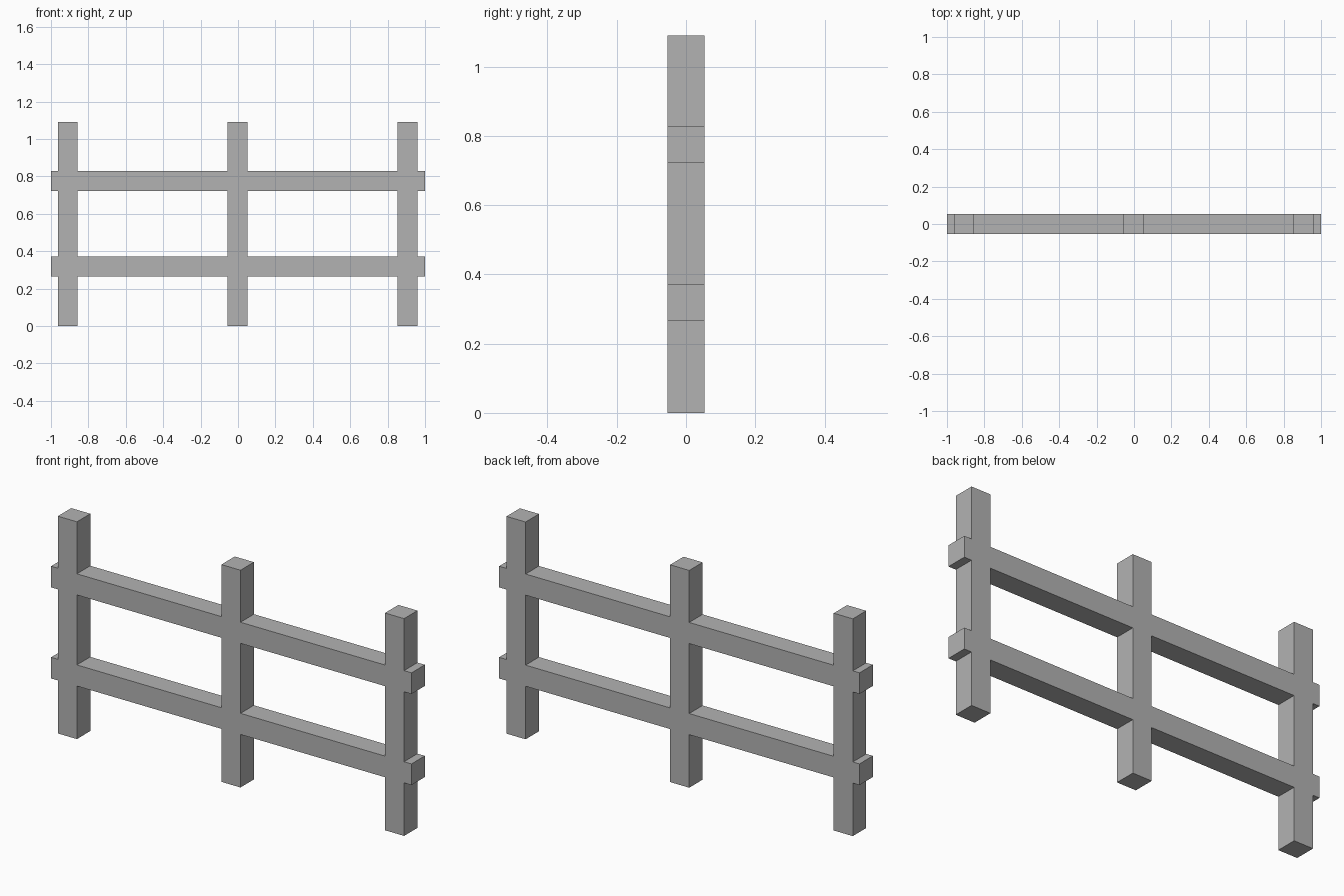
import bpy
import bmesh

cube = bpy.data.objects.get("Cube")
if cube:
    bpy.data.objects.remove(cube, do_unlink=True)

# Plain grey paint
GREY = (0.45, 0.45, 0.45, 1.0)
paint = bpy.data.materials.new("plain_grey")
paint.use_nodes = True
paint.diffuse_color = GREY
paint.node_tree.nodes["Principled BSDF"].inputs["Base Color"].default_value = GREY

BEAM = 0.106       # square section shared by posts and rails
HEIGHT = 1.09
HALF_LENGTH = 1.0
POST_CENTRES = (-0.91, -0.002, 0.906)
RAIL_CENTRES = (0.319, 0.776)


def spans(centres, start, end):
    """Split start..end into alternating gap and beam spans: (low, high, is_beam)."""
    edges = [start]
    for c in centres:
        edges += [c - BEAM / 2, c + BEAM / 2]
    edges.append(end)
    return [(a, b, i % 2 == 1) for i, (a, b) in enumerate(zip(edges, edges[1:]))]


# Front outline: keep every cell that lies on a post or on a rail
bm = bmesh.new()
y = -BEAM / 2
for x0, x1, on_post in spans(POST_CENTRES, -HALF_LENGTH, HALF_LENGTH):
    for z0, z1, on_rail in spans(RAIL_CENTRES, 0, HEIGHT):
        if on_post or on_rail:
            bm.faces.new([bm.verts.new((x, y, z)) for x, z in
                          ((x0, z0), (x1, z0), (x1, z1), (x0, z1))])
bmesh.ops.remove_doubles(bm, verts=bm.verts[:], dist=0.001)

# Give the lattice its thickness as one joined solid
result = bmesh.ops.extrude_face_region(bm, geom=bm.faces[:], use_keep_orig=True)
back = [v for v in result["geom"] if isinstance(v, bmesh.types.BMVert)]
bmesh.ops.translate(bm, verts=back, vec=(0, BEAM, 0))
bmesh.ops.recalc_face_normals(bm, faces=bm.faces[:])

mesh = bpy.data.meshes.new("fence_posts_and_rails")
bm.to_mesh(mesh)
bm.free()
mesh.materials.append(paint)
fence = bpy.data.objects.new("fence_posts_and_rails", mesh)
bpy.context.collection.objects.link(fence)
